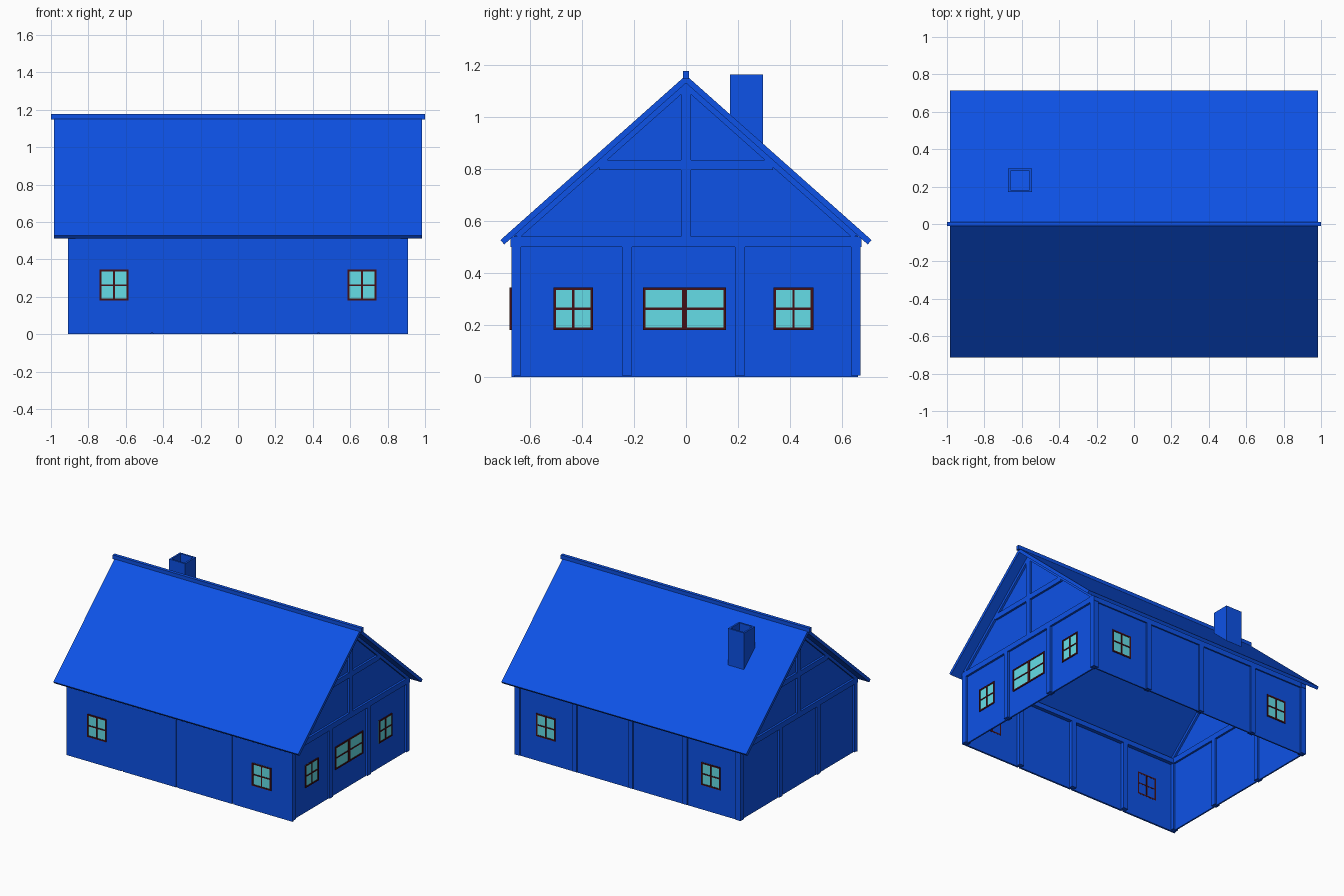
import bpy
import bmesh
from mathutils import Vector

cube = bpy.data.objects.get("Cube")
if cube:
    bpy.data.objects.remove(cube)


def material(name, rgb):
    m = bpy.data.materials.new(name)
    m.use_nodes = True
    m.diffuse_color = (*rgb, 1)
    m.node_tree.nodes["Principled BSDF"].inputs["Base Color"].default_value = (*rgb, 1)
    return m


BLUE = material("blue", (0.004, 0.085, 0.8))
GLASS = material("pale cyan glass", (0.13, 0.73, 0.8))
FRAME = material("dark red wood", (0.055, 0.005, 0.008))


def finish(name, bm, mat):
    bmesh.ops.recalc_face_normals(bm, faces=bm.faces)
    mesh = bpy.data.meshes.new(name)
    bm.to_mesh(mesh)
    bm.free()
    mesh.materials.append(mat)
    ob = bpy.data.objects.new(name, mesh)
    bpy.context.collection.objects.link(ob)
    return ob


def boxes(name, bounds, mat=BLUE):
    """One object from boxes given as (x range, y range, z range)."""
    bm = bmesh.new()
    for b in bounds:
        for v in bmesh.ops.create_cube(bm, size=1)["verts"]:
            v.co = Vector([(r[0] + r[1]) / 2 + c * (r[1] - r[0]) for r, c in zip(b, v.co)])
    return finish(name, bm, mat)


def extrude_x(name, profile, x0, x1):
    """Extrude a (y, z) outline along x."""
    bm = bmesh.new()
    face = bm.faces.new([bm.verts.new((x0, y, z)) for y, z in profile])
    out = bmesh.ops.extrude_face_region(bm, geom=[face])["geom"]
    for v in out:
        if isinstance(v, bmesh.types.BMVert):
            v.co.x = x1
    return finish(name, bm, BLUE)


HX, HY = 0.91, 0.673        # outer half sizes of the walls
BEAM = 0.04
EAVE, TIE = 0.5, 0.545      # bottom and top of the tie beam
APEX, SLOPE = 1.162, 0.888  # roof line
DROP = 0.03                 # vertical roof thickness


def roof_z(y):
    return APEX - SLOPE * abs(y)


def chevron(half, tip, top, bottom):
    return [(-half, roof_z(half) - top), (0, APEX - top), (half, roof_z(half) - top),
            (tip, roof_z(tip) - bottom), (0, APEX - bottom), (-tip, roof_z(tip) - bottom)]


# Roof and ridge cap
extrude_x("roof", chevron(0.715, 0.7, 0, DROP), -0.985, 0.985)
boxes("ridge_cap", [((-1, 1), (-0.012, 0.012), (1.148, 1.178))])

# Gable walls with timber framing
top = APEX - DROP
for side, label in ((1, "left"), (-1, "right")):
    extrude_x(label + "_gable_wall",
              [(-0.663, 0), (0.663, 0), (0.663, roof_z(0.663) - DROP), (0, top),
               (-0.663, roof_z(0.663) - DROP)], side * 0.884, side * 0.895)
    xs = sorted((side * (HX - BEAM), side * HX))
    extrude_x(label + "_gable_rafters", chevron(0.66, 0.64, DROP, DROP + 0.027), *xs)
    collar = (APEX - DROP - 0.835) / SLOPE
    boxes(label + "_gable_timbers",
          [(xs, (-0.676, 0.676), (EAVE, TIE - 0.005)),
           (xs, (-collar, collar), (0.797, 0.835)),
           (xs, (-0.019, 0.019), (TIE - 0.005, top - 0.01))]
          + [(xs, (y - 0.019, y + 0.019), (0.005, EAVE)) for y in (-0.227, 0.208)]
          + [(xs, (s * 0.654 - 0.019, s * 0.654 + 0.019), (0.005, EAVE)) for s in (-1, 1)])

# Long walls: posts and top beams, flush panels at the front, recessed at the back
POSTS = (-0.46, -0.02, 0.43)
for side, label in ((-1, "front"), (1, "back")):
    ys = sorted((side * (HY - BEAM), side * (HY - 0.003)))
    boxes(label + "_wall_timbers",
          [((-HX, HX), ys, (EAVE, 0.535))]
          + [((x - 0.019, x + 0.019), ys, (0.005, EAVE)) for x in POSTS])
stops = (-HX - 0.006, *POSTS, HX + 0.006)
boxes("front_wall_panels", [((a + 0.006, b - 0.006), (-HY, -0.66), (0, 0.505))
                            for a, b in zip(stops, stops[1:])])
boxes("back_wall_panel", [((-0.9, 0.9), (0.65, 0.66), (0, 0.51))])


def window(name, axis, sign, plane, centre, width, mullion):
    """Framed window on the wall at the given plane, facing sign * axis."""
    z0, z1, w = 0.18, 0.345, 0.01
    u0, u1, zm = centre - width / 2, centre + width / 2, (z0 + z1) / 2

    def place(u, z, inner, outer):
        n = sorted((sign * (plane + inner), sign * (plane + outer)))
        return (n, u, z) if axis == "x" else (u, n, z)

    bars = [((u0, u0 + w), (z0, z1)), ((u1 - w, u1), (z0, z1)),
            ((u0, u1), (z0, z0 + w)), ((u0, u1), (z1 - w, z1)),
            ((centre - mullion / 2, centre + mullion / 2), (z0, z1)),
            ((u0, u1), (zm - 0.004, zm + 0.004))]
    boxes(name + "_frame", [place(u, z, -0.014, 0.006) for u, z in bars], FRAME)
    boxes(name + "_glass", [place((u0, u1), (z0, z1), -0.002, 0.002)], GLASS)


# Windows
for x, label in ((-0.663, "right"), (0.663, "left")):
    window("front_" + label + "_window", "y", -1, HY, x, 0.154, 0.009)
    window("back_" + label + "_window", "y", 1, 0.66, x, 0.154, 0.009)
window("gable_front_window", "x", 1, 0.895, -0.434, 0.153, 0.009)
window("gable_middle_window", "x", 1, 0.895, -0.006, 0.32, 0.019)
window("gable_back_window", "x", 1, 0.895, 0.414, 0.153, 0.009)

# Chimney: hollow at the top, foot cut along the roof slope
chimney = boxes("chimney", [((-0.674, -0.545), (0.17, 0.296), (0.8, 1.165))])
bm = bmesh.new()
bm.from_mesh(chimney.data)
for v in bm.verts:
    if v.co.z < 1:
        v.co.z = roof_z(v.co.y) - DROP / 2
bm.faces.ensure_lookup_table()
cap = max(bm.faces, key=lambda f: f.calc_center_median().z)
bmesh.ops.inset_individual(bm, faces=[cap], thickness=0.018)
hole = bmesh.ops.extrude_discrete_faces(bm, faces=[cap])["faces"][0]
for v in hole.verts:
    v.co.z = roof_z(v.co.y) + 0.005
bm.to_mesh(chimney.data)
bm.free()
